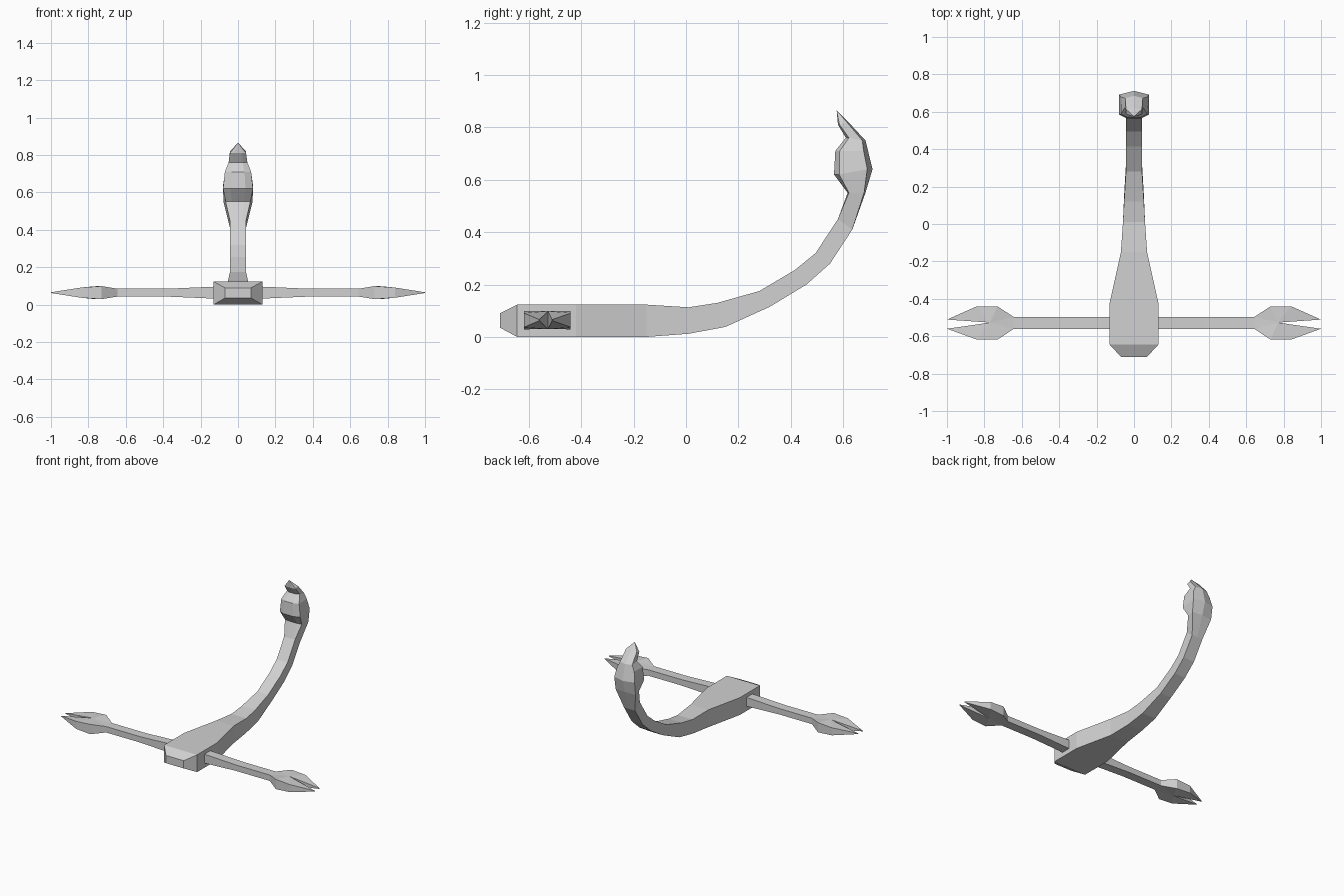
import bpy
import bmesh

cube = bpy.data.objects.get("Cube")
if cube:
    bpy.data.objects.remove(cube, do_unlink=True)

grey = bpy.data.materials.new("light_grey")
grey.use_nodes = True
tone = (0.64, 0.64, 0.64, 1)
grey.diffuse_color = tone
grey.node_tree.nodes["Principled BSDF"].inputs["Base Color"].default_value = tone


def finish(name, bm):
    bmesh.ops.recalc_face_normals(bm, faces=bm.faces)
    mesh = bpy.data.meshes.new(name)
    bm.to_mesh(mesh)
    bm.free()
    mesh.materials.append(grey)
    obj = bpy.data.objects.new(name, mesh)
    bpy.context.collection.objects.link(obj)
    return obj


def loft(name, rings):
    """Skin a row of equal-sized point rings and cap both ends."""
    bm = bmesh.new()
    rows = [[bm.verts.new(p) for p in ring] for ring in rings]
    n = len(rows[0])
    for a, b in zip(rows, rows[1:]):
        for i in range(n):
            j = (i + 1) % n
            bm.faces.new((a[i], a[j], b[j], b[i]))
    bm.faces.new(rows[0])
    bm.faces.new(rows[-1])
    bmesh.ops.remove_doubles(bm, verts=bm.verts, dist=0.0005)
    return finish(name, bm)


def mirror(obj):
    mod = obj.modifiers.new("Mirror", "MIRROR")
    mod.use_mirror_merge = False


# Body and tail: outer (y, z), inner (y, z), half width
body = [
    (-0.71, 0.035, -0.71, 0.09, 0.07),
    (-0.645, 0, -0.645, 0.123, 0.13),
    (-0.42, 0, -0.42, 0.123, 0.13),
    (-0.15, 0, -0.15, 0.123, 0.07),
    (0.01, 0.012, 0.01, 0.113, 0.059),
    (0.15, 0.038, 0.12, 0.13, 0.053),
    (0.32, 0.115, 0.28, 0.175, 0.043),
    (0.46, 0.2, 0.415, 0.255, 0.043),
    (0.55, 0.28, 0.495, 0.32, 0.043),
    (0.635, 0.41, 0.58, 0.45, 0.043),
]


def box_ring(oy, oz, iy, iz, w):
    return [(-w, oy, oz), (w, oy, oz), (w, iy, iz), (-w, iy, iz)]


loft("body_and_tail", [box_ring(*s) for s in body])

# Stinger: outer (y, z), inner (y, z), back and front half widths, ridge height
stinger = [
    (0.635, 0.41, 0.58, 0.45, 0.043, 0.043, 0),
    (0.685, 0.55, 0.617, 0.55, 0.078, 0.066, 0.005),
    (0.712, 0.64, 0.565, 0.62, 0.08, 0.08, 0.02),
    (0.695, 0.71, 0.57, 0.71, 0.067, 0.07, 0.017),
    (0.685, 0.75, 0.61, 0.76, 0.047, 0.05, 0.012),
    (0.62, 0.82, 0.58, 0.81, 0.043, 0.043, 0.006),
    (0.575, 0.865, 0.575, 0.865, 0, 0, 0),
]


def ridge_ring(oy, oz, iy, iz, wb, wf, h):
    return [(0, oy, oz), (wb, oy - h, oz), (wf, iy + h, iz), (wf / 2, iy, iz),
            (-wf / 2, iy, iz), (-wf, iy + h, iz), (-wb, oy - h, oz)]


bm_tip = loft("stinger", [ridge_ring(*s) for s in stinger])

# Arms, tapering away from the body
MID_Y, MID_Z = -0.529, 0.064


def arm_ring(x, h):
    return [(x, MID_Y + sy * 0.033, MID_Z + sz * h)
            for sy, sz in ((-1, -1), (1, -1), (1, 1), (-1, 1))]


mirror(loft("arms", [arm_ring(0.1, 0.033), arm_ring(0.38, 0.021),
                     arm_ring(0.65, 0.021)]))

# Forked claws: outline of (x, y offset, half thickness), last point is the notch
outline = [(0.645, -0.033, 0.021), (0.73, -0.089, 0.035), (0.84, -0.089, 0.027),
           (1.0, -0.031, 0.002), (0.77, 0.002, 0.034), (1.0, 0.018, 0.002),
           (0.84, 0.089, 0.027), (0.73, 0.089, 0.035), (0.645, 0.033, 0.021)]
bm = bmesh.new()
top, low = [[bm.verts.new((x, MID_Y + y, MID_Z + s * h)) for x, y, h in outline]
            for s in (1, -1)]
count, notch = len(outline), 4
for i in range(count):
    j = (i + 1) % count
    bm.faces.new((low[i], low[j], top[j], top[i]))
    if notch not in (i, j):
        for side in (top, low):
            bm.faces.new((side[i], side[j], side[notch]))
mirror(finish("claws", bm))
